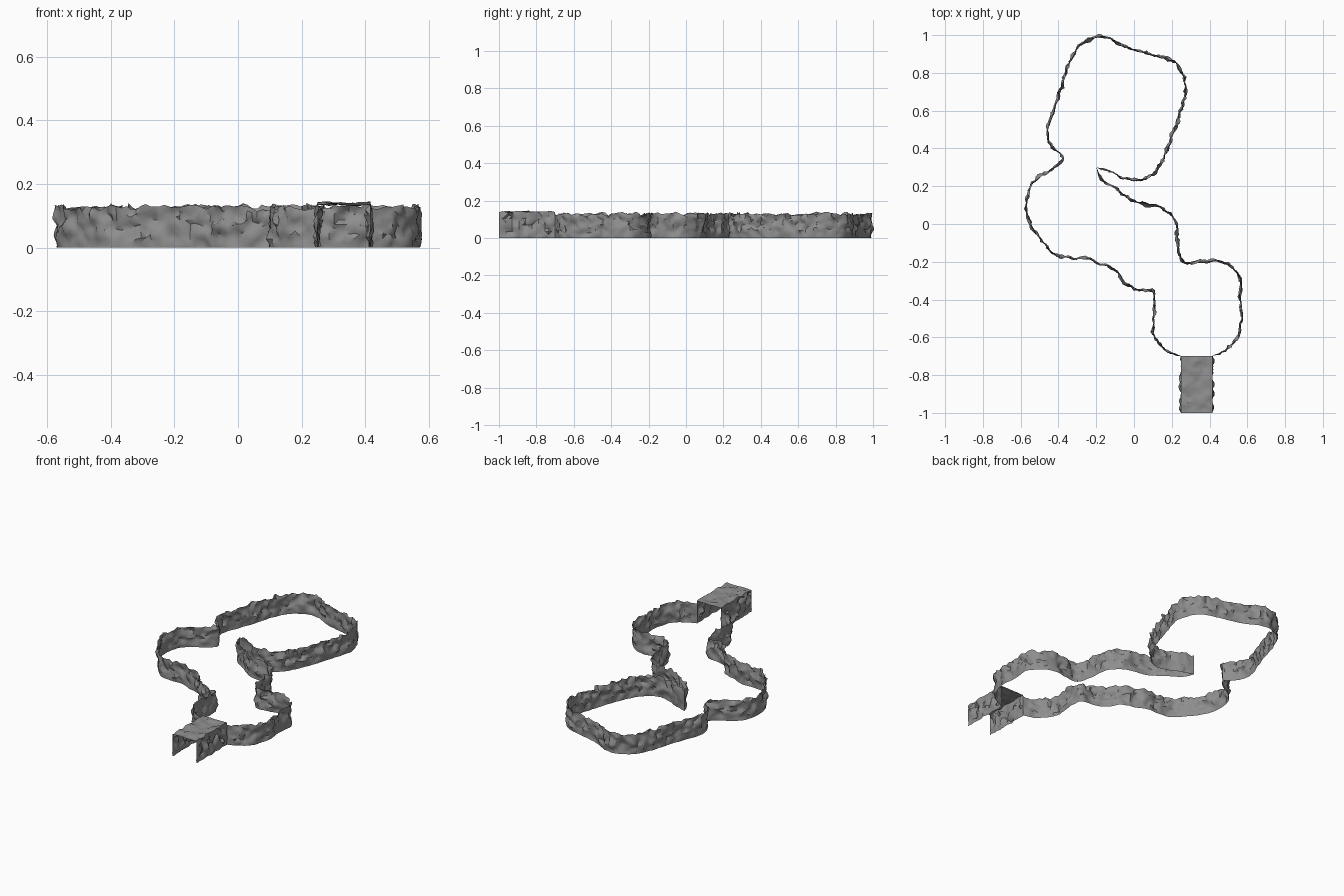
import bpy, bmesh, math
from mathutils import Vector, noise

if "Cube" in bpy.data.objects:
    bpy.data.objects.remove(bpy.data.objects["Cube"])

STEP, ROWS, HEIGHT = 0.015, 9, 0.128
stone = bpy.data.materials.new("dark_stone")
stone.diffuse_color = (0.27, 0.27, 0.27, 1)
stone.use_nodes = True
stone.node_tree.nodes["Principled BSDF"].inputs["Base Color"].default_value = stone.diffuse_color


def curve(points):
    """Catmull-Rom spline through the plan points, sampled in short steps."""
    p = [Vector((x, y, 0)) for x, y in points]
    p = [2 * p[0] - p[1]] + p + [2 * p[-1] - p[-2]]
    out = []
    for a, b, c, d in zip(p, p[1:], p[2:], p[3:]):
        n = max(1, round((c - b).length / STEP))
        for i in range(n):
            t = i / n
            out.append(0.5 * (2 * b + (c - a) * t + (2 * a - 5 * b + 4 * c - d) * t**2
                              + (3 * b - a - 3 * c + d) * t**3))
    return out + [p[-2]]


def rough(v, size=1.0):
    """Layered rock noise, roughly -1 to 1."""
    return size * (0.85 * noise.noise(v * 24) + 0.45 * noise.noise(v * 50 + Vector((7, 3, 1))))


def sheet(name, grid):
    """Single rock surface from rows of points."""
    bm = bmesh.new()
    vs = [[bm.verts.new(p) for p in row] for row in grid]
    for r0, r1 in zip(vs, vs[1:]):
        for a, b, c, d in zip(r0, r0[1:], r1[1:], r1):
            bm.faces.new((a, b, c, d))
    bmesh.ops.triangulate(bm, faces=bm.faces[:])
    me = bpy.data.meshes.new(name)
    bm.to_mesh(me)
    bm.free()
    me.materials.append(stone)
    ob = bpy.data.objects.new(name, me)
    bpy.context.collection.objects.link(ob)
    bpy.context.view_layer.objects.active = ob
    ob.select_set(True)
    bpy.ops.object.shade_smooth_by_angle(angle=math.radians(40))
    ob.select_set(False)


def wall(name, points):
    path = curve(points)
    grid = []
    for i, p in enumerate(path):
        t = (path[min(i + 1, len(path) - 1)] - path[max(i - 1, 0)]).normalized()
        side = Vector((-t.y, t.x, 0))
        top = HEIGHT + rough(p + Vector((0, 0, 5)), 0.02)
        fade = min(1, i / 3, (len(path) - 1 - i) / 3)
        col = []
        for k in range(ROWS + 1):
            v = p + Vector((0, 0, top * k / ROWS))
            amount = 0.023 * (0.25 + 0.75 * min(1, k / 3)) * fade
            shift = side * rough(v, amount)
            if 0 < k < ROWS:
                shift.z += 0.003 * noise.noise(v * 60)
            col.append(v + shift)
        grid.append(col)
    sheet(name, grid)


# Outer cave wall: from the tunnel up the left side and round the big chamber
wall("left_cave_wall", [
    (.25, -.70), (.17, -.67), (.12, -.61), (.10, -.55), (.11, -.45), (.10, -.36),
    (.00, -.34), (-.06, -.30), (-.10, -.24), (-.18, -.21), (-.26, -.18), (-.35, -.18),
    (-.42, -.16), (-.48, -.10), (-.54, -.02), (-.57, .08), (-.555, .19), (-.50, .25),
    (-.42, .30), (-.38, .35), (-.44, .42), (-.46, .50), (-.42, .62), (-.38, .74),
    (-.34, .86), (-.29, .94), (-.20, .99), (-.13, .98), (-.05, .94), (.05, .91),
    (.17, .88), (.24, .83), (.275, .73), (.26, .65), (.22, .52), (.17, .38),
    (.12, .29), (.06, .24), (.00, .23), (-.07, .25), (-.13, .28), (-.20, .30)])

# Right cave wall: from the sharp spur back down to the tunnel
wall("right_cave_wall", [
    (-.20, .30), (-.17, .24), (-.10, .19), (.00, .12), (.10, .10), (.17, .07),
    (.22, .00), (.23, -.10), (.26, -.20), (.35, -.20), (.44, -.19), (.52, -.23),
    (.57, -.30), (.56, -.40), (.57, -.50), (.54, -.61), (.48, -.67), (.41, -.70)])

# Entrance tunnel: two walls and a roof, open at both ends and below
x0, x1, zt = .25, .415, .137
section = ([(x0, zt * k / 8, -1, 0) for k in range(8)] +
           [(x0 + (x1 - x0) * k / 9, zt, 0, 1) for k in range(10)] +
           [(x1, zt * (7 - k) / 8, 1, 0) for k in range(8)])
rings = []
for j in range(18):
    y = -1 + 0.30 * j / 17
    ring = []
    for x, z, nx, nz in section:
        v = Vector((x, y, z))
        fade = 0.3 if j in (0, 17) else 1
        amount = rough(v, (0.026 if nx else 0.013) * fade * (0.4 + 0.6 * min(1, z / .03)))
        ring.append(v + Vector((nx, 0, nz)) * amount)
    rings.append(ring)
sheet("entrance_tunnel", rings)
